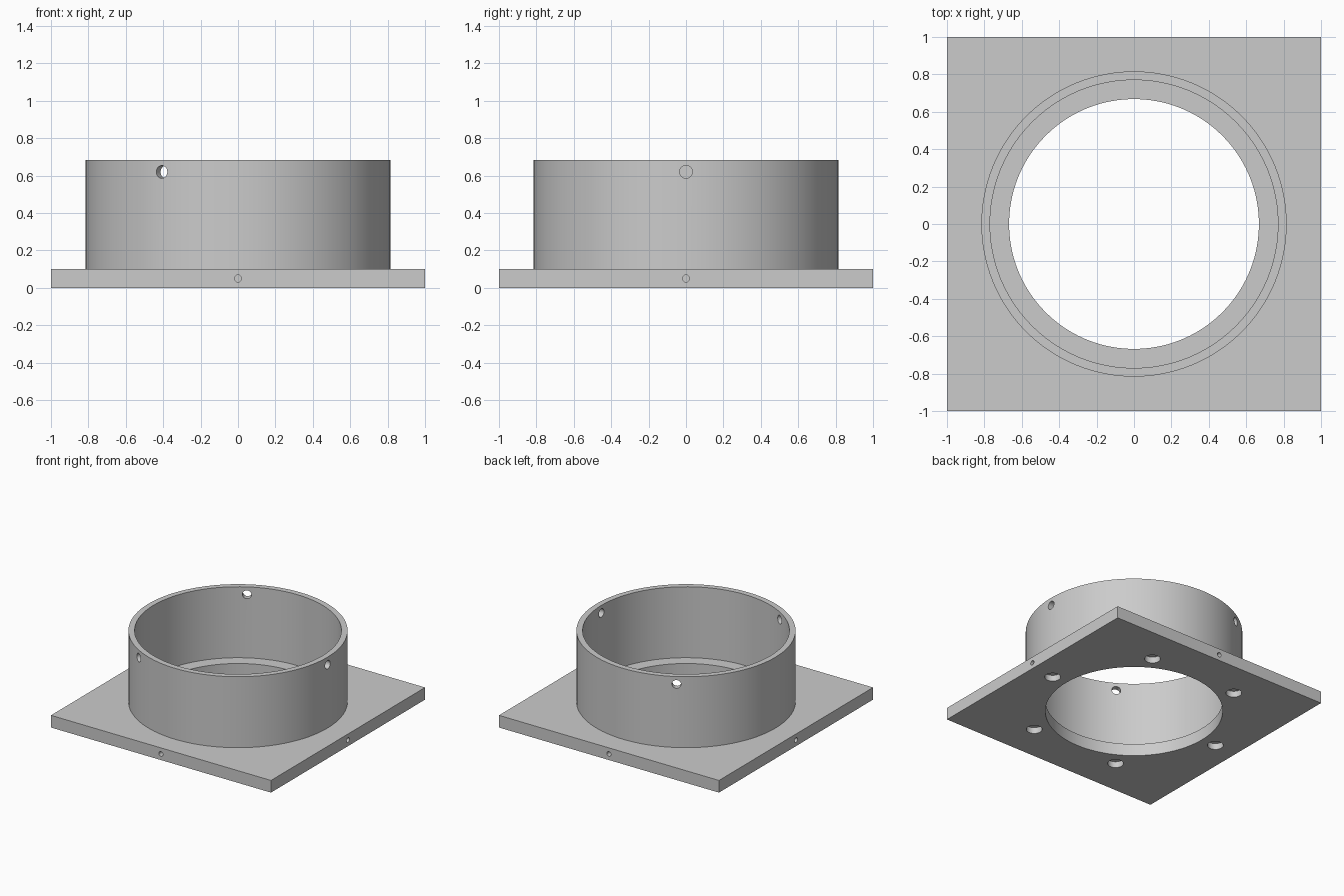
import bpy
from math import radians, cos, sin, pi

cube = bpy.data.objects.get("Cube")
if cube:
    bpy.data.objects.remove(cube, do_unlink=True)

# Overall sizes
PLATE_H, TOP = 0.1, 0.683
BORE_R, INNER_R, OUTER_R = 0.668, 0.77, 0.816
SEGMENTS = 96

grey = bpy.data.materials.new("plain grey")
grey.use_nodes = True
grey.diffuse_color = (0.6, 0.6, 0.6, 1)
grey.node_tree.nodes["Principled BSDF"].inputs["Base Color"].default_value = (0.6, 0.6, 0.6, 1)


def cylinder(name, radius, depth, location, rotation=(0, 0, 0), sides=32):
    bpy.ops.mesh.primitive_cylinder_add(vertices=sides, radius=radius, depth=depth,
                                        location=location, rotation=rotation)
    obj = bpy.context.object
    obj.name = name
    return obj


def radial_hole(radius, depth, distance, angle, z):
    """Cutter lying along the radius at the given angle."""
    return cylinder("hole_cutter", radius, depth,
                    (distance * cos(angle), distance * sin(angle), z), (0, pi / 2, angle))


def cut(target, cutter):
    """Subtract the cutter and discard it."""
    cutter.hide_render = True
    bpy.ops.object.select_all(action='DESELECT')
    bpy.context.view_layer.objects.active = target
    target.select_set(True)
    mod = target.modifiers.new("cut", 'BOOLEAN')
    mod.operation, mod.solver, mod.object = 'DIFFERENCE', 'EXACT', cutter
    bpy.ops.object.modifier_apply(modifier=mod.name)
    bpy.data.objects.remove(cutter, do_unlink=True)


def finish(obj):
    obj.data.materials.clear()
    obj.data.materials.append(grey)
    bpy.ops.object.select_all(action='DESELECT')
    bpy.context.view_layer.objects.active = obj
    obj.select_set(True)
    bpy.ops.object.shade_smooth_by_angle(angle=radians(30))


# Square base plate with a large bore
bpy.ops.mesh.primitive_cube_add(size=1, location=(0, 0, PLATE_H / 2))
plate = bpy.context.object
plate.name = "base_plate"
plate.scale = (2, 2, PLATE_H)
bpy.ops.object.transform_apply(location=False, rotation=False, scale=True)
cut(plate, cylinder("bore_cutter", BORE_R, 1, (0, 0, 0), sides=SEGMENTS))

# Six blind holes under the plate
for i in range(6):
    a = i * pi / 3
    cut(plate, cylinder("hole_cutter", 0.06, 0.1, (0.8 * cos(a), 0.8 * sin(a), 0)))

# One small blind hole in the middle of each plate edge
for i in range(4):
    cut(plate, radial_hole(0.019, 0.2, 1, i * pi / 2, PLATE_H / 2))
finish(plate)

# Round collar standing on the plate
height = TOP - PLATE_H
collar = cylinder("collar", OUTER_R, height, (0, 0, PLATE_H + height / 2), sides=SEGMENTS)
cut(collar, cylinder("bore_cutter", INNER_R, 2, (0, 0, 0.5), sides=SEGMENTS))

# Three screw holes through the collar wall
for i in range(3):
    cut(collar, radial_hole(0.034, 0.3, 0.8, i * 2 * pi / 3, 0.62))
finish(collar)
